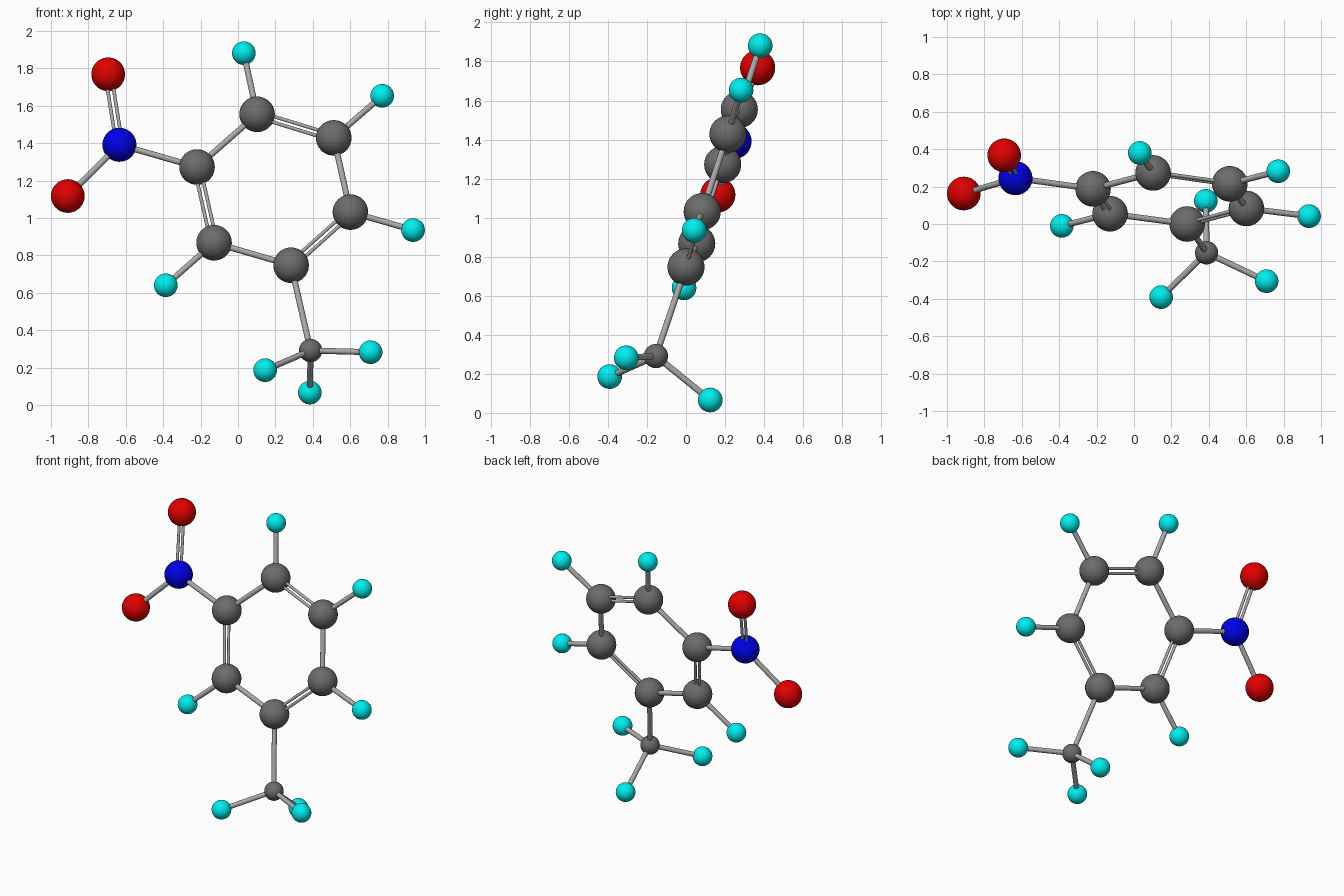
import bpy
from mathutils import Vector

if "Cube" in bpy.data.objects:
    bpy.data.objects.remove(bpy.data.objects["Cube"])

def material(name, rgb):
    m = bpy.data.materials.new(name)
    m.diffuse_color = (*rgb, 1)
    m.use_nodes = True
    m.node_tree.nodes["Principled BSDF"].inputs["Base Color"].default_value = m.diffuse_color
    return m

# element: radius, material
KINDS = {
    "carbon": (0.095, material("dark_grey", (0.15, 0.15, 0.15))),
    "methyl_carbon": (0.062, material("mid_grey", (0.15, 0.15, 0.15))),
    "nitrogen": (0.091, material("blue", (0.0, 0.0, 0.8))),
    "oxygen": (0.09, material("red", (0.75, 0.0, 0.0))),
    "hydrogen": (0.063, material("cyan", (0.0, 0.85, 0.85))),
}
BOND = material("bond_grey", (0.4, 0.4, 0.4))

# key: (element, position)
ATOMS = {
    "c1": ("carbon", (0.102, 0.273, 1.554)),
    "c2": ("carbon", (0.512, 0.215, 1.428)),
    "c3": ("carbon", (0.601, 0.083, 1.031)),
    "c4": ("carbon", (0.284, 0.000, 0.747)),
    "c5": ("carbon", (-0.128, 0.055, 0.867)),
    "c6": ("carbon", (-0.219, 0.188, 1.272)),
    "cm": ("methyl_carbon", (0.388, -0.154, 0.291)),
    "n": ("nitrogen", (-0.634, 0.245, 1.391)),
    "o1": ("oxygen", (-0.694, 0.367, 1.768)),
    "o2": ("oxygen", (-0.910, 0.163, 1.117)),
    "h1": ("hydrogen", (0.031, 0.380, 1.881)),
    "h2": ("hydrogen", (0.771, 0.282, 1.653)),
    "h3": ("hydrogen", (0.936, 0.042, 0.935)),
    "h5": ("hydrogen", (-0.386, -0.010, 0.640)),
    "hm1": ("hydrogen", (0.145, -0.391, 0.186)),
    "hm2": ("hydrogen", (0.709, -0.306, 0.282)),
    "hm3": ("hydrogen", (0.384, 0.124, 0.066)),
}
SINGLE = ("c2-c3 c4-c5 c6-c1 c1-h1 c2-h2 c3-h3 c5-h5 c4-cm c6-n n-o2 "
          "cm-hm1 cm-hm2 cm-hm3").split()
DOUBLE = "c1-c2 c3-c4 c5-c6 n-o1".split()

def pos(key):
    return Vector(ATOMS[key][1])

def rod(name, a, b, radius):
    d = b - a
    bpy.ops.mesh.primitive_cylinder_add(vertices=20, radius=radius, depth=d.length,
                                        location=(a + b) / 2,
                                        rotation=d.to_track_quat('Z', 'Y').to_euler())
    ob = bpy.context.object
    ob.name = name
    ob.data.materials.append(BOND)
    bpy.ops.object.shade_smooth_by_angle()

# Atoms
for key, (kind, p) in ATOMS.items():
    radius, mat = KINDS[kind]
    bpy.ops.mesh.primitive_uv_sphere_add(segments=40, ring_count=20, radius=radius, location=p)
    ob = bpy.context.object
    ob.name = f"{kind}_ball_{key}"
    ob.data.materials.append(mat)
    bpy.ops.object.shade_smooth()

# Single bonds
for pair in SINGLE:
    a, b = pair.split("-")
    rod(f"single_bond_{a}_{b}", pos(a), pos(b), 0.016)

# Double bonds: two thin rods side by side in the ring plane
normal = (pos("c3") - pos("c1")).cross(pos("c5") - pos("c1")).normalized()
for pair in DOUBLE:
    a, b = pair.split("-")
    side = (pos(b) - pos(a)).cross(normal).normalized() * 0.016
    for s in (-1, 1):
        rod(f"double_bond_{a}_{b}", pos(a) + side * s, pos(b) + side * s, 0.0095)
